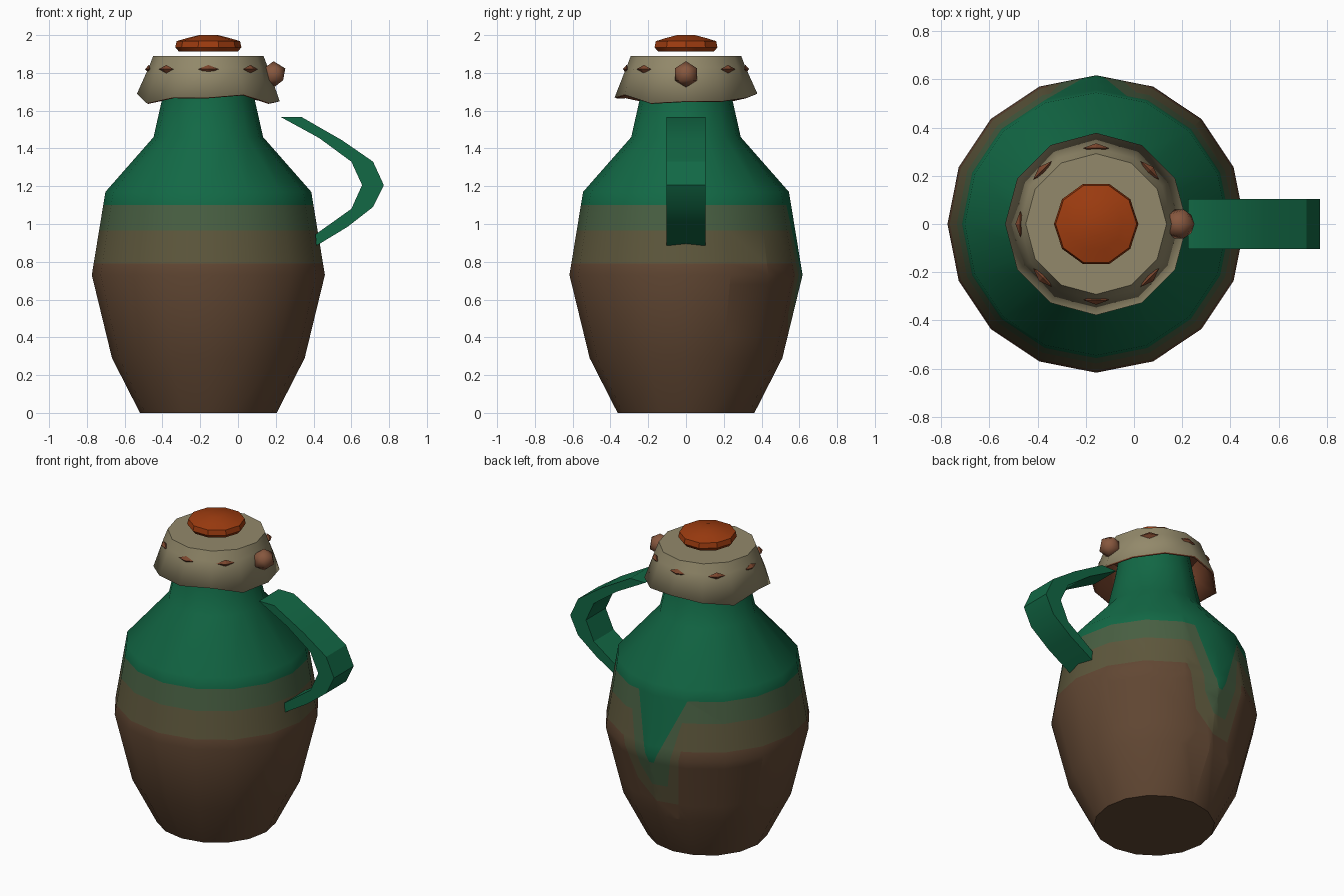
import bpy, bmesh, math
from mathutils import Vector, Matrix

cube = bpy.data.objects.get("Cube")
if cube:
    bpy.data.objects.remove(cube)

CX = -0.157  # the jug's axis


def material(name, r, g, b):
    m = bpy.data.materials.new(name)
    m.use_nodes = True
    m.diffuse_color = (r, g, b, 1)
    m.node_tree.nodes["Principled BSDF"].inputs["Base Color"].default_value = (r, g, b, 1)
    return m


green = material("green_glaze", .006, .14, .06)
olive_green = material("olive_green_glaze", .065, .115, .055)
olive_brown = material("olive_brown_glaze", .11, .095, .045)
clay = material("brown_clay", .12, .063, .033)
cloth = material("beige_cloth", .29, .25, .145)
lining = material("red_brown_lining", .2, .062, .027)
wax = material("orange_wax", .34, .045, .005)
bead_brown = material("bead_brown", .24, .095, .048)


def add_object(name, bm, mats, angle=None):
    bmesh.ops.recalc_face_normals(bm, faces=bm.faces)
    mesh = bpy.data.meshes.new(name)
    bm.to_mesh(mesh)
    bm.free()
    obj = bpy.data.objects.new(name, mesh)
    bpy.context.collection.objects.link(obj)
    for m in mats:
        mesh.materials.append(m)
    if angle:
        bpy.ops.object.select_all(action='DESELECT')
        obj.select_set(True)
        bpy.context.view_layer.objects.active = obj
        bpy.ops.object.shade_smooth_by_angle(angle=math.radians(angle))
    return obj


def lathe(profile, sides, bottom=True):
    """Closed-top solid of revolution around the jug's axis."""
    bm = bmesh.new()
    rings = []
    for r, z in profile:
        rings.append([bm.verts.new((CX + r * math.cos(math.tau * i / sides),
                                    r * math.sin(math.tau * i / sides), z))
                      for i in range(sides)])
    for a, b in zip(rings, rings[1:]):
        for i in range(sides):
            j = (i + 1) % sides
            bm.faces.new((a[i], a[j], b[j], b[i]))
    bm.faces.new(rings[-1])
    if bottom:
        bm.faces.new(rings[0])
    return bm, rings


# Jug body
body, _ = lathe([(.362, 0), (.51, .29), (.617, .73), (.545, 1.17),
                 (.29, 1.46), (.245, 1.66), (.21, 1.86)], 16)

# Glaze bands: level of each lower edge, and its drip on the back as a convex x-z outline
bands = [
    (1.10, [(-.03, 1.1), (-.12, .76), (-.155, .68), (-.185, .68), (-.37, 1.1)]),
    (.965, [(.01, .965), (-.07, .64), (-.15, .52), (-.25, .52), (-.35, .965)]),
    (.79, [(.06, .79), (-.03, .52), (-.165, .4), (-.30, .4), (-.36, .79)]),
]


def cut(bm, faces, point, normal):
    geom = set(faces)
    for f in faces:
        geom.update(f.edges)
        geom.update(f.verts)
    bmesh.ops.bisect_plane(bm, geom=list(geom), plane_co=point, plane_no=normal, dist=1e-5)


for level, drip in bands:
    cut(body, body.faces[:], (0, 0, level), (0, 0, 1))
    for (x1, z1), (x2, z2) in zip(drip, drip[1:]):
        near = [f for f in body.faces
                if f.calc_center_median().y > .2
                and min(v.co.z for v in f.verts) < level - .001
                and max(v.co.z for v in f.verts) > drip[2][1] - .03]
        cut(body, near, (x1, 0, z1), Vector((z2 - z1, 0, x1 - x2)).normalized())


def inside(c, drip):
    return c.y > 0 and all((x2 - x1) * (c.z - z1) - (z2 - z1) * (c.x - x1) < 0
                           for (x1, z1), (x2, z2) in zip(drip, drip[1:]))


for f in body.faces:
    c = f.calc_center_median()
    f.material_index = next((i for i, (level, drip) in enumerate(bands)
                             if c.z > level or inside(c, drip)), 3)
add_object("jug_body", body, [green, olive_green, olive_brown, clay], 50)

# Handle: flat strap swept through pairs of inner and outer points
strap = [((.225, 1.567), (.335, 1.567)), ((.43, 1.455), (.55, 1.444)),
         ((.60, 1.33), (.715, 1.33)), ((.657, 1.206), (.772, 1.206)),
         ((.60, 1.08), (.715, 1.09)), ((.53, 1.03), (.58, .985)),
         ((.41, .945), (.415, .885))]
bm = bmesh.new()
sections = [[bm.verts.new((x, y, z)) for (x, z), y in
             ((i, -.103), (o, -.103), (o, .103), (i, .103))] for i, o in strap]
for a, b in zip(sections, sections[1:]):
    for k in range(4):
        n = (k + 1) % 4
        bm.faces.new((a[k], a[n], b[n], b[k]))
bm.faces.new(sections[0])
bm.faces.new(sections[-1])
add_object("handle", bm, [green], 30)

# Cloth cover with an uneven hem and a darker lining
bm, rings = lathe([(.378, 1.67), (.315, 1.83), (.292, 1.89)], 12, bottom=False)
hem = [-.02, -.02, 0, .02, 0, -.03, .02, -.03, 0, 0, .015, -.03]
for v, dz in zip(rings[0], hem):
    v.co.z += dz
cover = add_object("cloth_cover", bm, [cloth, lining], 35)
solid = cover.modifiers.new("lining", 'SOLIDIFY')
solid.thickness = .012
solid.offset = -1
solid.material_offset = 1
solid.material_offset_rim = 1

# Cord stitches around the cover
bm = bmesh.new()
for i in range(1, 8):
    turn = Matrix.Rotation(math.tau * i / 8, 4, 'Z')
    place = Matrix.Translation((CX, 0, 1.82)) @ turn @ Matrix.Translation((.315, 0, 0))
    for sign in (1, -1):
        bmesh.ops.create_cone(bm, segments=4, radius1=1, radius2=0, depth=1,
                              matrix=place @ Matrix.Diagonal((.02, .055, .022 * sign, 1))
                              @ Matrix.Translation((0, 0, .5)))
add_object("cord_stitches", bm, [lining])

# Cord bead
bm = bmesh.new()
bmesh.ops.create_icosphere(bm, subdivisions=1, radius=.07,
                           matrix=Matrix.Translation((.188, 0, 1.792)))
add_object("cord_bead", bm, [bead_brown], 60)

# Wax stopper
bm, _ = lathe([(.155, 1.912), (.175, 1.935), (.168, 1.968), (.11, 1.985), (.05, 2.0)], 10)
add_object("wax_stopper", bm, [wax], 30)
